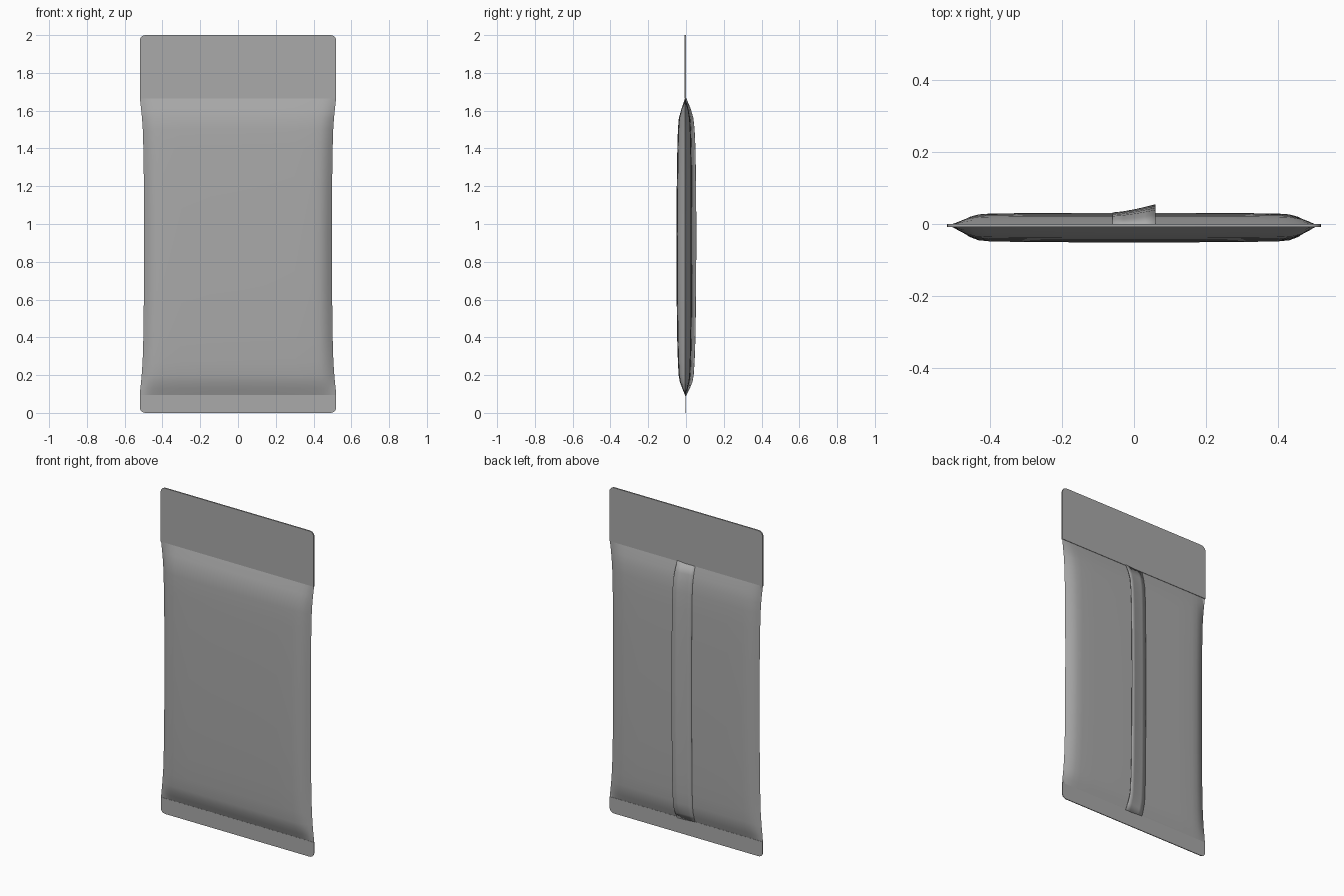
import bpy
import bmesh
import math

cube = bpy.data.objects.get("Cube")
if cube:
    bpy.data.objects.remove(cube, do_unlink=True)

foil = bpy.data.materials.new("matte grey foil")
foil.use_nodes = True
GREY = (0.4, 0.4, 0.4, 1)
foil.diffuse_color = GREY
foil.node_tree.nodes["Principled BSDF"].inputs["Base Color"].default_value = GREY

SEAM_Y = -0.004
BOTTOM, TOP = 0.09, 1.67
# Height, half width, front depth, back depth
ROWS = [(BOTTOM, .52, 0, 0), (.13, .517, .016, .013), (.165, .513, .029, .022),
        (.2, .51, .035, .026), (.27, .505, .039, .029), (.4, .501, .043, .032),
        (.65, .498, .046, .034), (.95, .497, .047, .035), (1.2, .498, .045, .034),
        (1.4, .501, .042, .032), (1.5, .504, .039, .029), (1.56, .508, .034, .025),
        (1.61, .513, .02, .016), (TOP, .52, 0, 0)]
# Fraction of half width, fraction of depth
SECTION = [(0, 1), (.3, 1), (.6, .98), (.8, .95), (.87, .88),
           (.92, .68), (.96, .38), (1, 0)]


def finish(bm, name, angle=40):
    bmesh.ops.remove_doubles(bm, verts=bm.verts, dist=0.0001)
    bmesh.ops.recalc_face_normals(bm, faces=bm.faces)
    mesh = bpy.data.meshes.new(name)
    bm.to_mesh(mesh)
    bm.free()
    mesh.materials.append(foil)
    obj = bpy.data.objects.new(name, mesh)
    bpy.context.collection.objects.link(obj)
    bpy.ops.object.select_all(action='DESELECT')
    obj.select_set(True)
    bpy.context.view_layer.objects.active = obj
    bpy.ops.object.shade_smooth_by_angle(angle=math.radians(angle))
    return obj


def loft(bm, rows):
    grid = [[bm.verts.new(p) for p in row] for row in rows]
    for a, b in zip(grid, grid[1:]):
        for i in range(len(a) - 1):
            bm.faces.new((a[i], a[i + 1], b[i + 1], b[i]))


# Puffed pouch body, front and back skins
bm = bmesh.new()
profile = [(-u, d) for u, d in reversed(SECTION[1:])] + SECTION
for side, col in ((-1, 2), (1, 3)):
    loft(bm, [[(u * r[1], SEAM_Y + side * d * r[col], r[0]) for u, d in profile]
              for r in ROWS])
finish(bm, "pouch_body")


# Flat seals with two rounded outer corners
def seal(name, inner, outer, thick):
    half, rad = .52, .03
    s = 1 if outer > inner else -1
    pts = [(half, inner)]
    for start in (0, 90):
        cx = half - rad if start == 0 else rad - half
        for k in range(6):
            a = math.radians(start + k * 18)
            pts.append((cx + rad * math.cos(a), outer - s * rad + s * rad * math.sin(a)))
    pts.append((-half, inner))
    bm = bmesh.new()
    face = bm.faces.new([bm.verts.new((x, SEAM_Y - thick / 2, z)) for x, z in pts])
    ext = bmesh.ops.extrude_face_region(bm, geom=[face])
    moved = [v for v in ext["geom"] if isinstance(v, bmesh.types.BMVert)]
    bmesh.ops.translate(bm, verts=moved, vec=(0, thick, 0))
    finish(bm, name, 30)


seal("top_seal", TOP - .005, 2, .008)
seal("bottom_seal", BOTTOM + .005, 0, .005)

# Lifted seam flap down the back, free along its left edge
bm = bmesh.new()
deepest = max(r[3] for r in ROWS)
flap_rows = []
for z, _, _, depth in ROWS:
    lift = .003 + .02 * depth / deepest
    flap_rows.append([(-.06 + .12 * t, SEAM_Y + depth + .001 + lift * t ** 1.4, z)
                      for t in (0, .25, .5, .75, 1)])
loft(bm, flap_rows)
flap = finish(bm, "back_seam_flap")
solid = flap.modifiers.new("thickness", 'SOLIDIFY')
solid.thickness = .002
